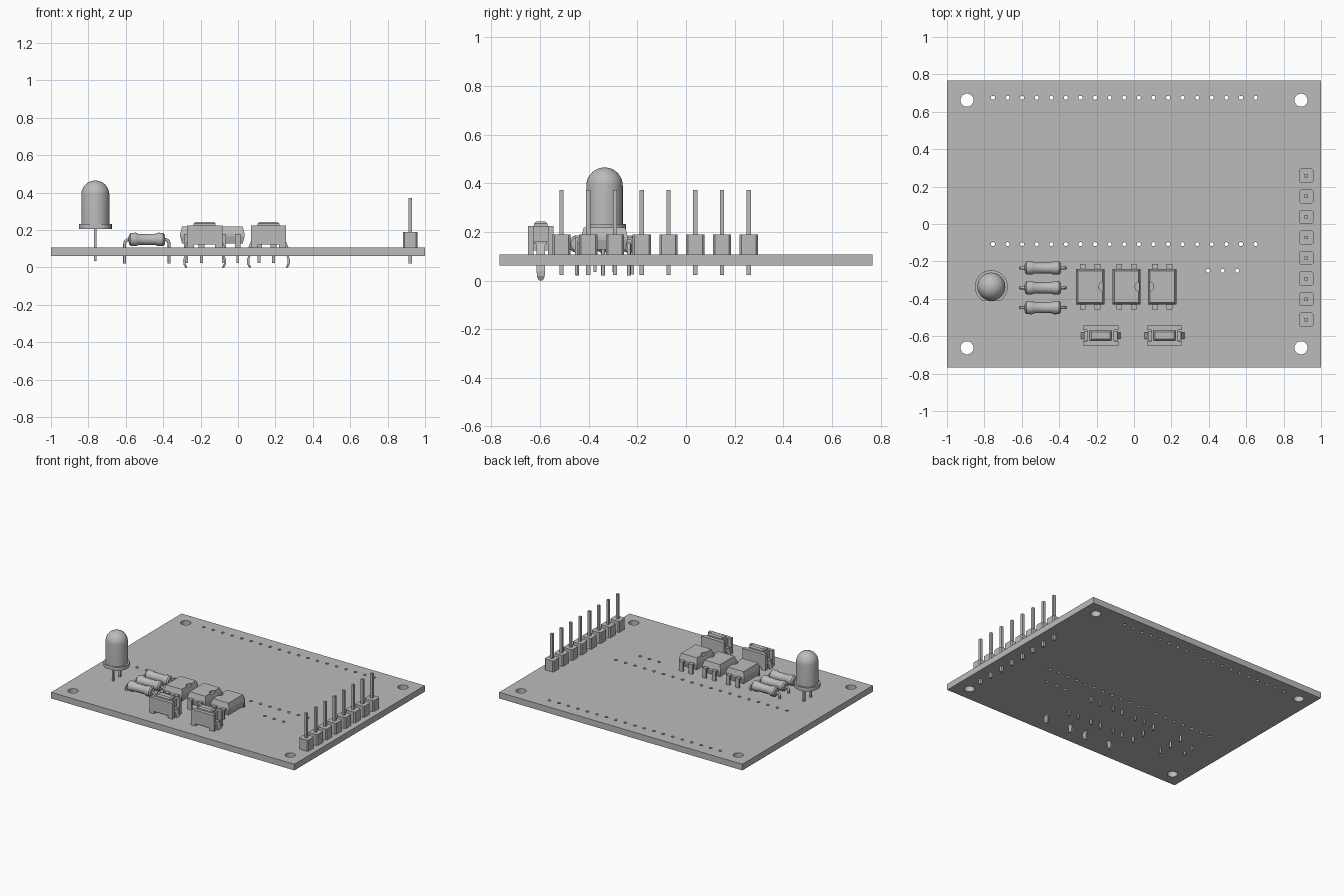
import bpy, bmesh, math
from mathutils import Matrix, Vector

if "Cube" in bpy.data.objects:
    bpy.data.objects.remove(bpy.data.objects["Cube"], do_unlink=True)

GREY = (0.5, 0.5, 0.5, 1)
grey = bpy.data.materials.new("plain_grey")
grey.use_nodes = True
grey.diffuse_color = GREY
grey.node_tree.nodes["Principled BSDF"].inputs["Base Color"].default_value = GREY

TOP, BOTTOM = 0.107, 0.061      # board faces
PITCH = 0.078                   # hole spacing


def finish(name, bm, smooth=False):
    bmesh.ops.recalc_face_normals(bm, faces=bm.faces)
    if smooth:
        for f in bm.faces:
            f.smooth = True
        for e in bm.edges:
            e.smooth = e.calc_face_angle(0) < math.radians(35)
    mesh = bpy.data.meshes.new(name)
    bm.to_mesh(mesh)
    bm.free()
    mesh.materials.append(grey)
    obj = bpy.data.objects.new(name, mesh)
    bpy.context.collection.objects.link(obj)
    return obj


def box(bm, x, y, z, sx, sy, sz):
    """Box by its centre in x and y, its base in z, and its size."""
    m = Matrix.Translation((x, y, z + sz / 2)) @ Matrix.Diagonal((sx, sy, sz, 1))
    return bmesh.ops.create_cube(bm, size=1, matrix=m)["verts"]


def cylinder(bm, x, y, z, r, h, sides=20):
    bmesh.ops.create_cone(bm, cap_ends=True, segments=sides, radius1=r, radius2=r, depth=h,
                          matrix=Matrix.Translation((x, y, z + h / 2)))


def loft(bm, rings):
    """Skin closed rings of equal length and cap the ends."""
    rows = [[bm.verts.new(p) for p in ring] for ring in rings]
    n = len(rows[0])
    for a, b in zip(rows, rows[1:]):
        for i in range(n):
            j = (i + 1) % n
            bm.faces.new((a[i], a[j], b[j], b[i]))
    bm.faces.new(rows[0])
    bm.faces.new(rows[-1])


def rect(x, y, z, sx, sy):
    return [(x + a * sx / 2, y + b * sy / 2, z)
            for a, b in ((-1, -1), (1, -1), (1, 1), (-1, 1))]


def lathe(bm, profile, matrix, sides=32):
    """Skin (radius, height) pairs around z."""
    turns = [2 * math.pi * i / sides for i in range(sides)]
    loft(bm, [[matrix @ Vector((r * math.cos(t), r * math.sin(t), h)) for t in turns]
              for r, h in profile])


def tube(name, points, radius):
    curve = bpy.data.curves.new(name, "CURVE")
    curve.dimensions = "3D"
    curve.bevel_depth = radius
    curve.bevel_resolution = 2
    curve.use_fill_caps = True
    spline = curve.splines.new("POLY")
    spline.points.add(len(points) - 1)
    for sp, p in zip(spline.points, points):
        sp.co = (*p, 1)
    curve.materials.append(grey)
    obj = bpy.data.objects.new(name, curve)
    bpy.context.collection.objects.link(obj)


def carve(obj, cutter_bm):
    """Subtract the cutter and bake the result."""
    cutter = finish("cutter", cutter_bm)
    cutter.hide_render = True
    mod = obj.modifiers.new("cut", "BOOLEAN")
    mod.operation = "DIFFERENCE"
    mod.solver = "EXACT"
    mod.object = cutter
    graph = bpy.context.evaluated_depsgraph_get()
    baked = bpy.data.meshes.new_from_object(obj.evaluated_get(graph))
    obj.modifiers.clear()
    obj.data = baked
    bpy.data.objects.remove(cutter, do_unlink=True)


# Circuit board with mounting holes and rows of small holes
bm = bmesh.new()
box(bm, 0, 0, BOTTOM, 2, 1.532, TOP - BOTTOM)
board = finish("circuit_board", bm)
holes = bmesh.new()
for sx in (-1, 1):
    for sy in (-1, 1):
        cylinder(holes, sx * 0.893, sy * 0.662, 0, 0.035, 0.2, 32)
for start, y, count in ((-0.754, 0.675, 19), (-0.754, -0.108, 19), (0.396, -0.25, 3)):
    for i in range(count):
        cylinder(holes, start + i * PITCH, y, 0, 0.011, 0.2, 12)
carve(board, holes)

# Pin header along the right edge
for i in range(8):
    y = 0.258 - i * 0.11
    bm = bmesh.new()
    box(bm, 0.921, y, TOP, 0.075, 0.075, 0.082)
    upright = [e for e in bm.edges if abs(e.verts[0].co.z - e.verts[1].co.z) > 0.01]
    bmesh.ops.bevel(bm, geom=upright, offset=0.008, segments=1, affect="EDGES")
    finish(f"header_block_{i + 1}", bm)
    bm = bmesh.new()
    box(bm, 0.921, y, 0.022, 0.018, 0.018, 0.35)
    finish(f"header_pin_{i + 1}", bm)

# Lamp: domed lens, flange with one flat side, two leads
LX, LY, R, DOME = -0.763, -0.335, 0.075, 0.39
profile = [(R, 0.225)]
for i in range(10):
    a = math.radians(i * 9.8)
    profile.append((R * math.cos(a), DOME + R * math.sin(a)))
bm = bmesh.new()
lathe(bm, profile, Matrix.Translation((LX, LY, 0)))
finish("lamp_lens", bm, True)
bm = bmesh.new()
cylinder(bm, LX, LY, 0.205, 0.088, 0.027, 40)
for v in bm.verts:
    v.co.y = max(v.co.y, LY - 0.077)
finish("lamp_flange", bm, True)
bm = bmesh.new()
for s in (-1, 1):
    box(bm, LX, LY + s * PITCH / 2, 0.035, 0.013, 0.013, 0.175)
finish("lamp_leads", bm)

# Resistors: waisted bodies on bent wire leads
RX, RZ = -0.487, 0.15
half = [(0.01, 0.098), (0.026, 0.096), (0.035, 0.087), (0.036, 0.06),
        (0.034, 0.053), (0.030, 0.046)]
shape = half + [(r, -h) for r, h in reversed(half)]
for n, y in enumerate((-0.235, -0.341, -0.447), 1):
    bm = bmesh.new()
    lathe(bm, shape, Matrix.Translation((RX, y, RZ)) @ Matrix.Rotation(math.pi / 2, 4, "Y"), 24)
    finish(f"resistor_body_{n}", bm, True)
    for s, side in ((-1, "right"), (1, "left")):
        path = [(RX + s * 0.09, y, RZ)]
        for i in range(6):
            a = math.radians(90 - i * 18)
            path.append((RX + s * (0.095 + 0.024 * math.cos(a)), y, RZ - 0.024 * (1 - math.sin(a))))
        path.append((RX + s * 0.119, y, 0.02))
        tube(f"resistor_lead_{n}_{side}", path, 0.008)

# Four-legged chips with a rounded notch on one side
CY = -0.335
for n, (x, notch) in enumerate(((-0.234, 1), (-0.04, 1), (0.151, -1)), 1):
    bm = bmesh.new()
    loft(bm, [rect(x, CY, 0.128, 0.13, 0.17), rect(x, CY, 0.167, 0.15, 0.19),
              rect(x, CY, 0.182, 0.15, 0.19), rect(x, CY, 0.219, 0.13, 0.17)])
    body = finish(f"chip_body_{n}", bm)
    cut = bmesh.new()
    cylinder(cut, x + notch * 0.073, CY, 0.207, 0.027, 0.05, 24)
    carve(body, cut)
    bm = bmesh.new()
    for sx in (-1, 1):
        for sy in (-1, 1):
            px = x + sx * PITCH / 2
            box(bm, px, CY + sy * 0.105, 0.167, 0.03, 0.03, 0.012)
            box(bm, px, CY + sy * 0.116, 0.108, 0.03, 0.012, 0.071)
            box(bm, px, CY + sy * 0.116, 0.025, 0.014, 0.012, 0.09)
    finish(f"chip_legs_{n}", bm)

# Push buttons: slotted housing on feet, bevelled cap, kinked side legs
BY = -0.597
for n, x in enumerate((-0.178, 0.163), 1):
    bm = bmesh.new()
    outline = [(0.094, -0.053), (0.094, -0.029), (0.07, -0.029),
               (0.07, 0.029), (0.094, 0.029), (0.094, 0.053)]
    outline += [(-a, -b) for a, b in outline]
    loft(bm, [[(x + a, BY + b, z) for a, b in outline] for z in (0.124, 0.224)])
    for sx in (-1, 1):
        for sy in (-1, 1):
            box(bm, x + sx * 0.075, BY + sy * 0.041, TOP - 0.001, 0.038, 0.024, 0.019)
    finish(f"button_housing_{n}", bm)
    bm = bmesh.new()
    loft(bm, [rect(x, BY, 0.222, 0.118, 0.054), rect(x, BY, 0.234, 0.118, 0.054),
              rect(x, BY, 0.243, 0.1, 0.038)])
    finish(f"button_cap_{n}", bm)
    for s, side in ((-1, "right"), (1, "left")):
        # stations down the leg: offset, height, width
        leg = [(0.078, 0.16, 0.05), (0.088, 0.14, 0.034), (0.1, 0.11, 0.034), (0.098, 0.075, 0.034),
               (0.109, 0.04, 0.034), (0.108, 0.018, 0.032), (0.101, 0.005, 0.022), (0.099, 0, 0.01)]
        bm = bmesh.new()
        loft(bm, [rect(x + s * o, BY, z, 0.012, w) for o, z, w in leg])
        box(bm, x + s * 0.077, BY, 0.15, 0.024, 0.05, 0.012)
        finish(f"button_leg_{n}_{side}", bm)
